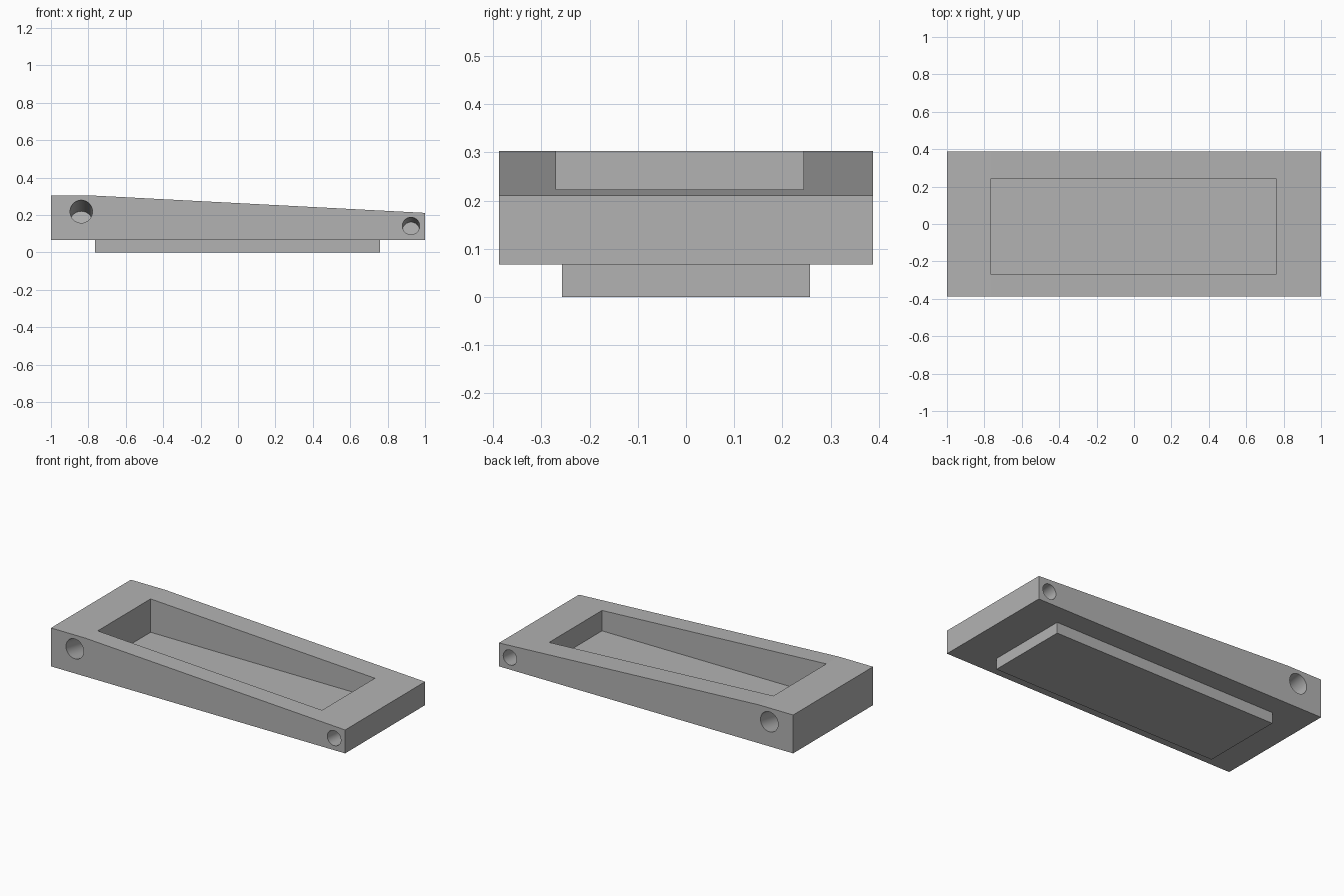
import bpy
import math
from mathutils import Vector

if "Cube" in bpy.data.objects:
    bpy.data.objects.remove(bpy.data.objects["Cube"], do_unlink=True)

HALF_Y = 0.388
BASE_Z = 0.067

grey = bpy.data.materials.new("plain_grey")
grey.use_nodes = True
grey.diffuse_color = (0.45, 0.45, 0.45, 1)
grey.node_tree.nodes["Principled BSDF"].inputs["Base Color"].default_value = grey.diffuse_color


def prism(name, profile, y0, y1):
    """Extrude an x-z outline along y."""
    n = len(profile)
    verts = [(x, y, z) for y in (y0, y1) for x, z in profile]
    faces = [tuple(range(n)), tuple(reversed(range(n, 2 * n)))]
    faces += [(i, i + n, (i + 1) % n + n, (i + 1) % n) for i in range(n)]
    mesh = bpy.data.meshes.new(name)
    mesh.from_pydata(verts, [], faces)
    mesh.materials.append(grey)
    obj = bpy.data.objects.new(name, mesh)
    bpy.context.collection.objects.link(obj)
    return obj


def box(name, x0, x1, y0, y1, z0, z1):
    return prism(name, [(x0, z0), (x1, z0), (x1, z1), (x0, z1)], y0, y1)


def activate(obj):
    bpy.ops.object.select_all(action="DESELECT")
    obj.select_set(True)
    bpy.context.view_layer.objects.active = obj


def cut(target, cutter):
    """Subtract the cutter, then discard it."""
    cutter.hide_render = True
    mod = target.modifiers.new("cut", "BOOLEAN")
    mod.operation = "DIFFERENCE"
    mod.solver = "EXACT"
    mod.object = cutter
    activate(target)
    bpy.ops.object.modifier_apply(modifier=mod.name)
    bpy.data.objects.remove(cutter, do_unlink=True)


def hole_cutter(x, z, radius, tilt, depth, side):
    """Cylinder entering a long side and dipping as it goes in."""
    inward = Vector((0, -side * math.cos(tilt), -math.sin(tilt)))
    mouth = Vector((x, side * HALF_Y, z))
    start, end = mouth - inward * 0.1, mouth + inward * depth
    bpy.ops.mesh.primitive_cylinder_add(
        vertices=48, radius=radius, depth=(end - start).length,
        location=(start + end) / 2,
        rotation=inward.to_track_quat("Z", "X").to_euler())
    cutter = bpy.context.object
    cutter.name = "hole_cutter"
    cutter.data.materials.append(grey)
    return cutter


# Wedge-topped body
body = prism("sloped_body", [(-1, BASE_Z), (1, BASE_Z), (1, 0.211),
                             (-0.765, 0.303), (-1, 0.303)], -HALF_Y, HALF_Y)

# Rectangular pocket in the top
cut(body, box("pocket_cutter", -0.765, 0.76, -0.27, 0.244, 0.098, 0.5))

# Dipping blind holes on both long sides
for side in (-1, 1):
    cut(body, hole_cutter(-0.838, 0.218, 0.06, math.radians(10), 0.33, side))
    cut(body, hole_cutter(0.925, 0.141, 0.046, math.radians(5), 0.29, side))

activate(body)
bpy.ops.object.shade_smooth_by_angle(angle=math.radians(30))
# keep the broad planes flat, smooth only the hole walls
for face in body.data.polygons:
    if face.area > 0.05:
        face.use_smooth = False

# Raised foot under the body
box("foot_plate", -0.765, 0.76, -0.257, 0.257, 0, BASE_Z)
